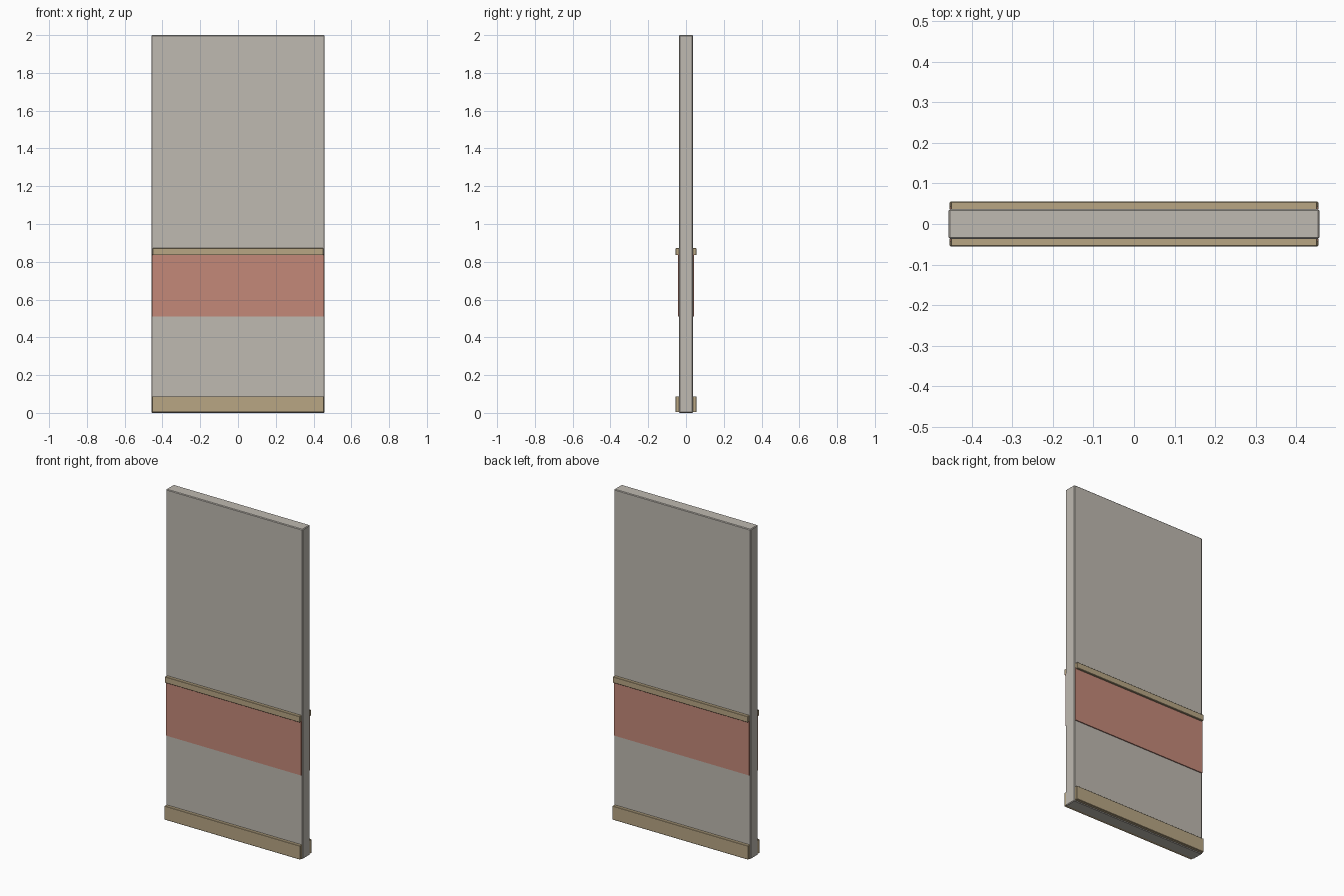
import bpy

cube = bpy.data.objects.get("Cube")
if cube:
    bpy.data.objects.remove(cube, do_unlink=True)


def make_material(name, rgb):
    mat = bpy.data.materials.new(name)
    mat.use_nodes = True
    colour = (*rgb, 1.0)
    mat.diffuse_color = colour
    mat.node_tree.nodes["Principled BSDF"].inputs["Base Color"].default_value = colour
    return mat


plaster = make_material("warm grey plaster", (0.52, 0.49, 0.44))
terracotta = make_material("terracotta paint", (0.55, 0.25, 0.19))
wood = make_material("pale wood", (0.48, 0.38, 0.23))


def box(name, half_width, y_range, z_range, mat, bevel=0.0):
    """Axis-aligned block centred on x, with an optional small chamfer."""
    (y0, y1), (z0, z1) = y_range, z_range
    bpy.ops.mesh.primitive_cube_add(size=1, location=(0, (y0 + y1) / 2, (z0 + z1) / 2))
    obj = bpy.context.object
    obj.name = obj.data.name = name
    obj.scale = (2 * half_width, y1 - y0, z1 - z0)
    bpy.ops.object.transform_apply(location=False, rotation=False, scale=True)
    obj.data.materials.append(mat)
    if bevel:
        mod = obj.modifiers.new("edge chamfer", "BEVEL")
        mod.width = bevel
        mod.segments = 1
    return obj


# Main wall slab
box("wall_panel", 0.458, (-0.037, 0.037), (0, 2), plaster, 0.004)

# Trim repeated on both faces of the wall
for side, sign in (("front", -1), ("back", 1)):
    def depth(outer):
        return sorted((sign * 0.035, sign * outer))

    box(side + "_painted_band", 0.454, depth(0.043), (0.51, 0.84), terracotta)
    box(side + "_chair_rail", 0.452, depth(0.055), (0.835, 0.872), wood, 0.002)
    box(side + "_skirting_board", 0.455, depth(0.055), (0.004, 0.088), wood, 0.002)
